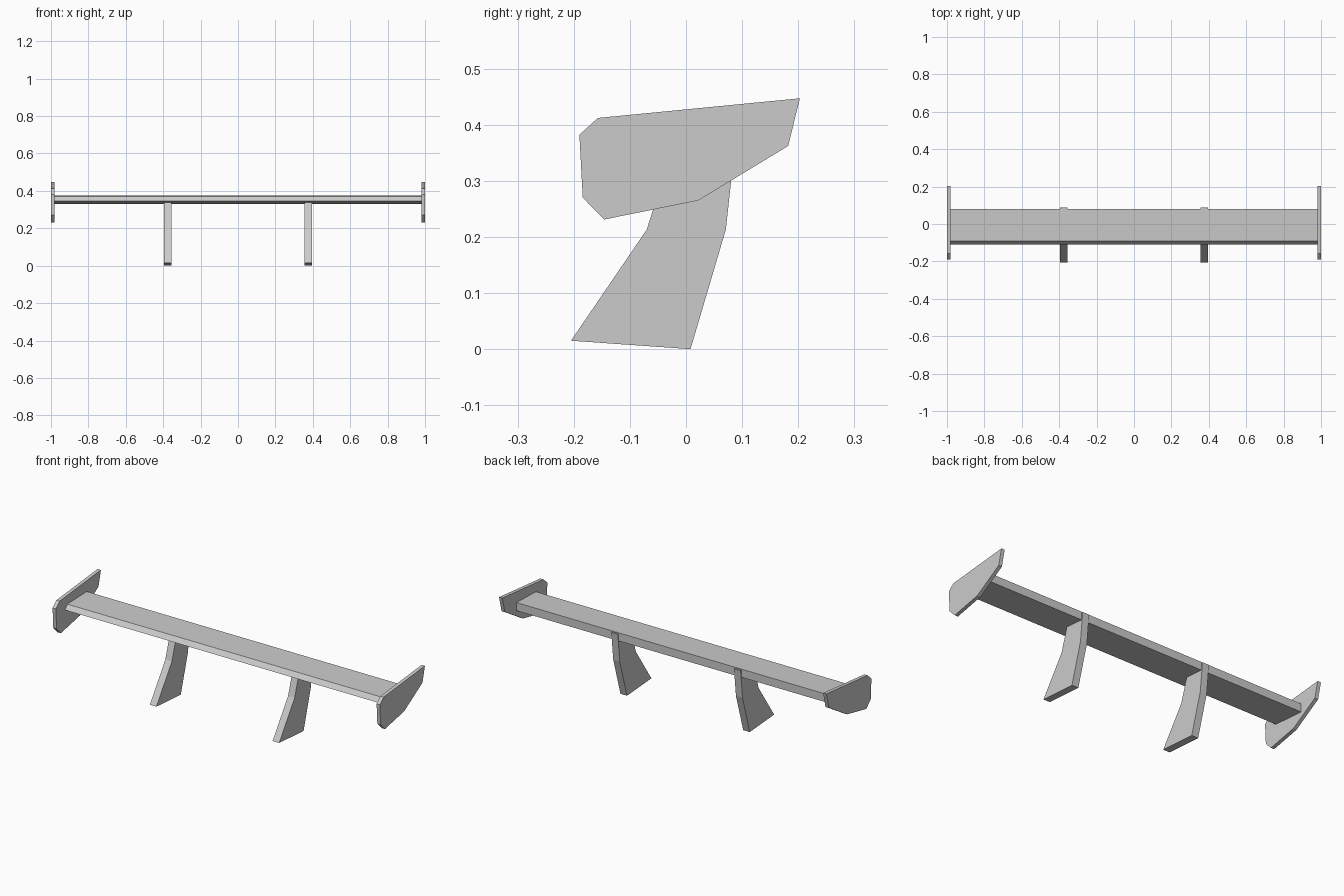
import bpy, bmesh

if "Cube" in bpy.data.objects:
    bpy.data.objects.remove(bpy.data.objects["Cube"])


def extrude_profile(name, profile, x0, x1):
    """Extrude a (y, z) outline along x from x0 to x1."""
    bm = bmesh.new()
    face = bm.faces.new([bm.verts.new((x0, y, z)) for y, z in profile])
    res = bmesh.ops.extrude_face_region(bm, geom=[face])
    verts = [g for g in res["geom"] if isinstance(g, bmesh.types.BMVert)]
    bmesh.ops.translate(bm, verts=verts, vec=(x1 - x0, 0, 0))
    bmesh.ops.recalc_face_normals(bm, faces=bm.faces)
    mesh = bpy.data.meshes.new(name)
    bm.to_mesh(mesh)
    bm.free()
    obj = bpy.data.objects.new(name, mesh)
    bpy.context.collection.objects.link(obj)
    return obj


def mirror_x(obj):
    obj.modifiers.new("mirror", 'MIRROR').use_axis[0] = True


# Main wing blade with sloped leading edge
blade = [(-0.11, 0.345), (-0.09, 0.37), (0.08, 0.375), (0.08, 0.33)]
extrude_profile("wing_blade", blade, -0.982, 0.982)

# End plates
plate = [(-0.19, 0.382), (-0.157, 0.412), (0.203, 0.447), (0.182, 0.362),
         (0.022, 0.265), (-0.146, 0.231), (-0.184, 0.27)]
mirror_x(extrude_profile("end_plate", plate, 0.98, 1.0))

# Support struts
strut = [(-0.205, 0.015), (0.008, 0.0), (0.071, 0.213), (0.088, 0.37),
         (-0.025, 0.355), (-0.07, 0.213)]
mirror_x(extrude_profile("support_strut", strut, 0.355, 0.395))
